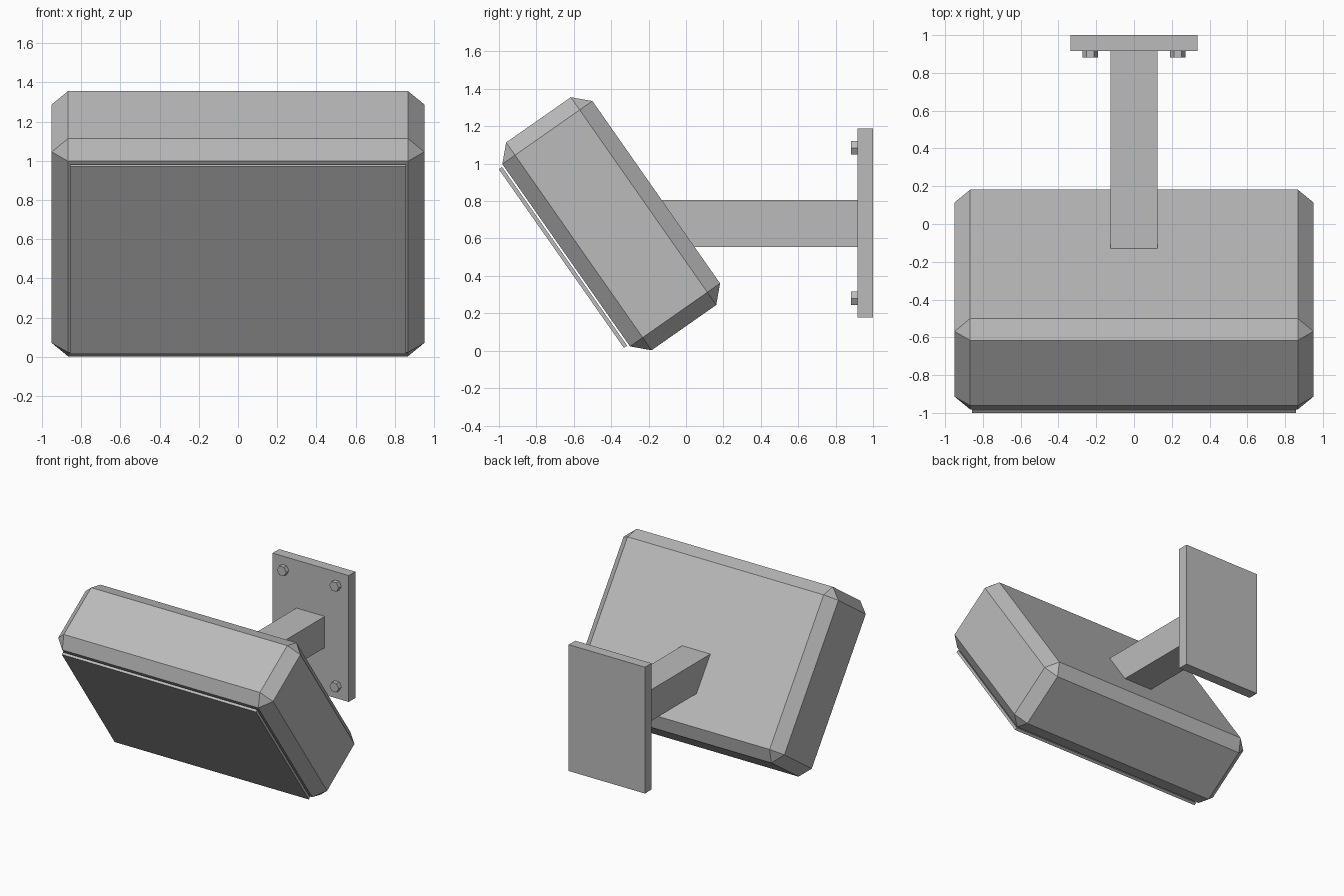
import bpy, bmesh, math
from mathutils import Matrix

if "Cube" in bpy.data.objects:
    bpy.data.objects.remove(bpy.data.objects["Cube"])

grey = bpy.data.materials.new("light_grey_metal")
grey.diffuse_color = (0.5, 0.5, 0.5, 1)
grey.use_nodes = True
grey.node_tree.nodes["Principled BSDF"].inputs["Base Color"].default_value = grey.diffuse_color


def finish(name, bm, matrix):
    bmesh.ops.recalc_face_normals(bm, faces=bm.faces)
    mesh = bpy.data.meshes.new(name)
    bm.to_mesh(mesh)
    bm.free()
    mesh.materials.append(grey)
    ob = bpy.data.objects.new(name, mesh)
    ob.matrix_world = matrix
    bpy.context.collection.objects.link(ob)
    return ob


def box(name, lo, hi, matrix=Matrix(), chamfer=0):
    bm = bmesh.new()
    bmesh.ops.create_cube(bm, size=1)
    for v in bm.verts:
        v.co = [l + (c + 0.5) * (h - l) for c, l, h in zip(v.co, lo, hi)]
    if chamfer:
        bmesh.ops.bevel(bm, geom=bm.edges[:], offset=chamfer, segments=1,
                        affect='EDGES', clamp_overlap=True)
    return finish(name, bm, matrix)


# Tilted lamp housing with chamfered edges, and its front glass plate
tilt = Matrix.Translation((0, -0.4, 0.679)) @ Matrix.Rotation(math.radians(35), 4, 'X')
box("lamp_housing", (-0.95, -0.294, -0.678), (0.95, 0.294, 0.678), tilt, 0.083)
box("front_glass", (-0.858, -0.325, -0.583), (0.858, -0.304, 0.583), tilt)

# Arm running from the wall plate into the housing
box("support_arm", (-0.125, -0.3, 0.555), (0.125, 0.92, 0.805))

# Wall plate
box("wall_plate", (-0.337, 0.917, 0.178), (0.337, 1.0, 1.188))

# Four hexagonal bolts, corners pointing sideways
for x in (-0.232, 0.232):
    for z in (0.28, 1.085):
        bm = bmesh.new()
        bmesh.ops.create_cone(bm, cap_ends=True, segments=6, radius1=0.041,
                              radius2=0.041, depth=0.04)
        bmesh.ops.rotate(bm, verts=bm.verts, matrix=Matrix.Rotation(math.radians(30), 3, 'Z'))
        finish("bolt", bm, Matrix.Translation((x, 0.902, z)) @ Matrix.Rotation(math.pi / 2, 4, 'X'))
